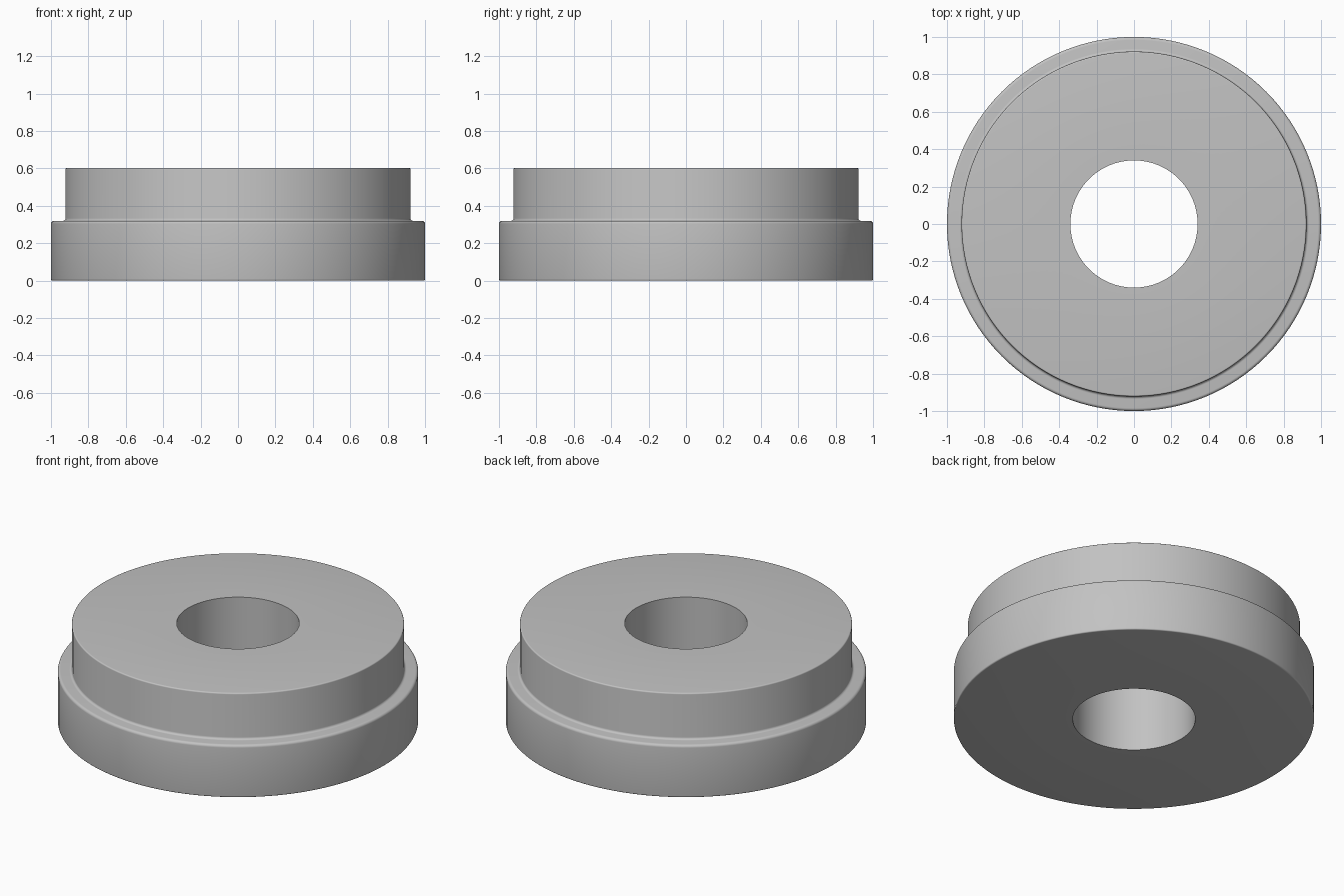
import bpy
import bmesh
import math

if "Cube" in bpy.data.objects:
    bpy.data.objects.remove(bpy.data.objects["Cube"])

SEGMENTS = 128


def arc(cx, cz, r, start, end, steps=5):
    """Points along a circular arc in the radius/height plane (degrees)."""
    pts = []
    for i in range(steps + 1):
        a = math.radians(start + (end - start) * i / steps)
        pts.append((cx + r * math.cos(a), cz + r * math.sin(a)))
    return pts


grey = bpy.data.materials.new("plain grey")
grey.diffuse_color = (0.54, 0.54, 0.54, 1.0)
grey.use_nodes = True
grey.node_tree.nodes["Principled BSDF"].inputs["Base Color"].default_value = grey.diffuse_color

# Cross-section of the stepped ring, from the bore outwards and up
BORE, FLANGE, HUB = 0.34, 1.0, 0.922
STEP, TOP = 0.32, 0.603
profile = [(BORE, 0.0)]
profile += arc(FLANGE - 0.008, 0.008, 0.008, -90, 0)            # lower rim
profile += arc(FLANGE - 0.016, STEP - 0.016, 0.016, 0, 90)      # flange shoulder
profile += arc(HUB + 0.014, STEP + 0.014, 0.014, 270, 180)      # fillet at the step
profile += arc(HUB - 0.008, TOP - 0.008, 0.008, 0, 90)          # upper rim
profile += [(BORE, TOP)]

# Revolve the closed section around the z axis
bm = bmesh.new()
rings = []
for s in range(SEGMENTS):
    a = 2 * math.pi * s / SEGMENTS
    rings.append([bm.verts.new((r * math.cos(a), r * math.sin(a), z)) for r, z in profile])
n = len(profile)
for s in range(SEGMENTS):
    r0, r1 = rings[s], rings[(s + 1) % SEGMENTS]
    for i in range(n):
        j = (i + 1) % n
        bm.faces.new((r0[i], r1[i], r1[j], r0[j]))
bmesh.ops.recalc_face_normals(bm, faces=bm.faces)

mesh = bpy.data.meshes.new("stepped_ring")
bm.to_mesh(mesh)
bm.free()
mesh.materials.append(grey)
ring = bpy.data.objects.new("stepped_ring", mesh)
bpy.context.collection.objects.link(ring)

# Smooth curved surfaces, keep the bore edges crisp
bpy.context.view_layer.objects.active = ring
ring.select_set(True)
bpy.ops.object.shade_smooth_by_angle(angle=math.radians(30))
